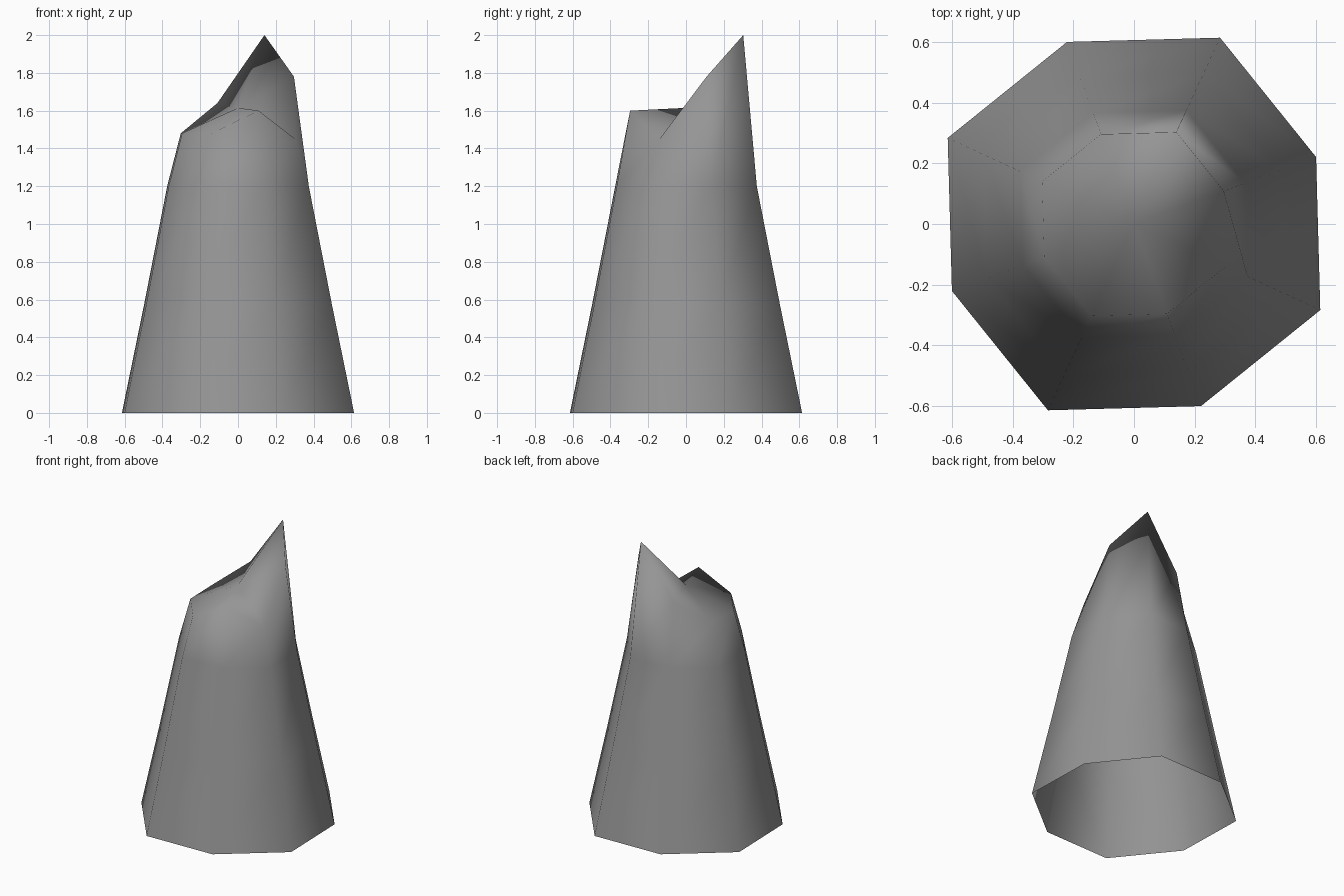
import bpy, bmesh
from math import cos, sin, radians

cube = bpy.data.objects.get("Cube")
if cube:
    bpy.data.objects.remove(cube, do_unlink=True)

SIDES = 8
# Broken rim heights, counter-clockwise from the right-hand corner
RIM = [1.78, 2.0, 1.64, 1.48, 1.48, 1.48, 1.60, 1.45]
# Height and width factor of each wall ring; None follows the broken rim
RINGS = [(0, 1), (0.57, 0.81), (1.2, 0.61), (None, 0.493)]

grey = bpy.data.materials.new("stone grey")
grey.use_nodes = True
colour = (0.3, 0.3, 0.3, 1)
grey.diffuse_color = colour
grey.node_tree.nodes["Principled BSDF"].inputs["Base Color"].default_value = colour


def ring(bm, height, scale):
    """One slightly uneven octagon of the tapering wall."""
    verts = []
    for i in range(SIDES):
        angle = radians(20.2 + 45 * i)
        radius = scale * (0.677 if i % 2 else 0.64)
        z = RIM[i] if height is None else height
        verts.append(bm.verts.new((radius * cos(angle), radius * sin(angle), z)))
    return verts


bm = bmesh.new()
rings = [ring(bm, h, s) for h, s in RINGS]

# Tapering wall, open underneath
for low, high in zip(rings, rings[1:]):
    for i in range(SIDES):
        j = (i + 1) % SIDES
        if high is rings[-1]:
            # Split towards the taller rim corner
            bm.faces.new((low[i], low[j], high[j]))
            bm.faces.new((low[i], high[j], high[i]))
        else:
            bm.faces.new((low[i], low[j], high[j], high[i]))

# Jagged broken top, fanned from a centre point
centre = bm.verts.new((0, 0, 1.615))
for i in range(SIDES):
    bm.faces.new((rings[-1][i], rings[-1][(i + 1) % SIDES], centre))

for face in bm.faces:
    face.smooth = True
mesh = bpy.data.meshes.new("broken_stump")
bm.to_mesh(mesh)
bm.free()
mesh.materials.append(grey)
stump = bpy.data.objects.new("broken_stump", mesh)
bpy.context.collection.objects.link(stump)
